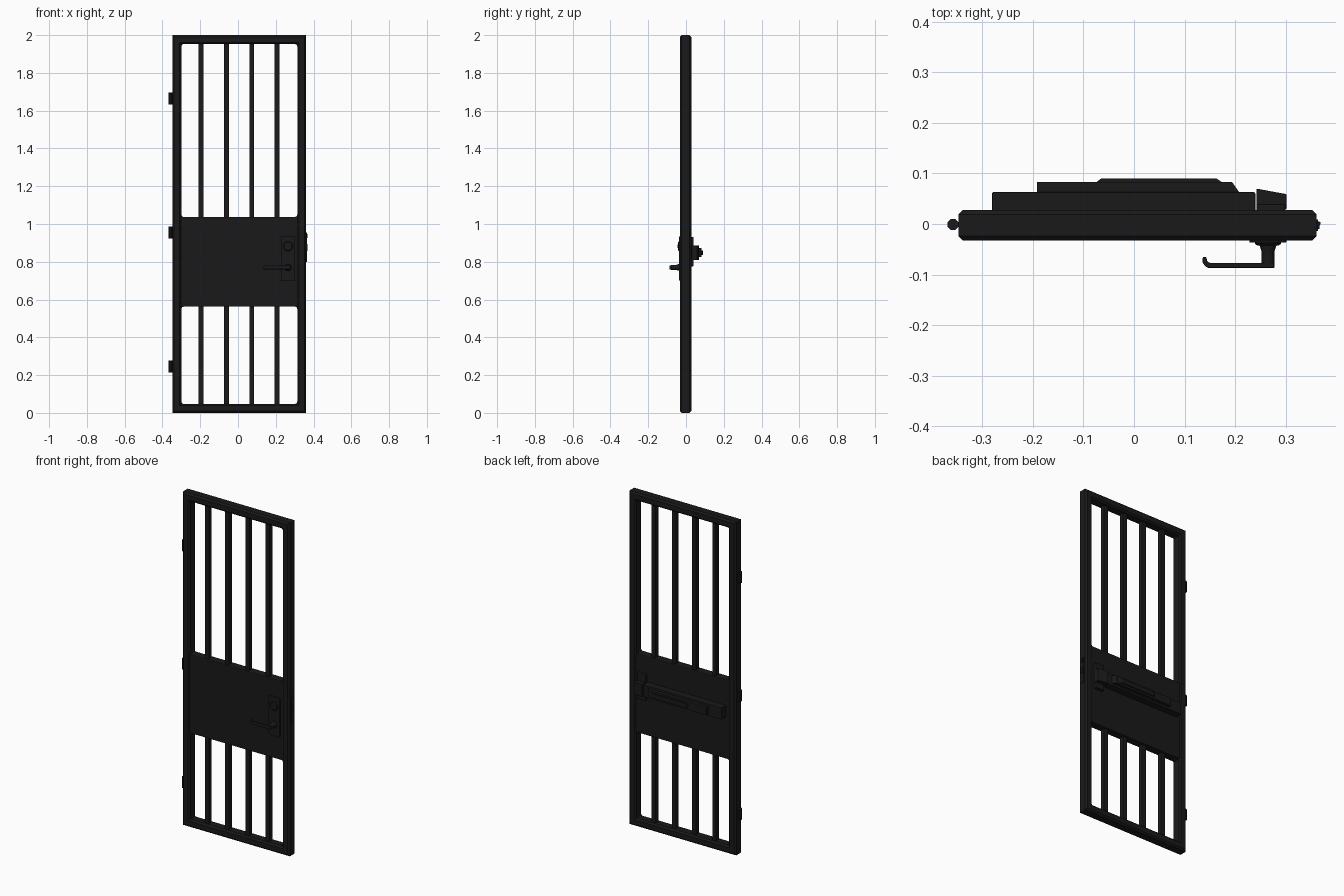
import bpy, bmesh, math
from mathutils import Vector

if "Cube" in bpy.data.objects:
    bpy.data.objects.remove(bpy.data.objects["Cube"])

black = bpy.data.materials.new("black_metal")
black.diffuse_color = (0.01, 0.01, 0.01, 1)
black.use_nodes = True
black.node_tree.nodes["Principled BSDF"].inputs["Base Color"].default_value = black.diffuse_color


def finish(name, bm, bevel=0.0, smooth=False):
    bmesh.ops.recalc_face_normals(bm, faces=bm.faces[:])
    mesh = bpy.data.meshes.new(name)
    bm.to_mesh(mesh)
    bm.free()
    ob = bpy.data.objects.new(name, mesh)
    bpy.context.collection.objects.link(ob)
    mesh.materials.append(black)
    if bevel:
        mod = ob.modifiers.new("edge", 'BEVEL')
        mod.width, mod.segments = bevel, 2
    if smooth:
        bpy.context.view_layer.objects.active = ob
        ob.select_set(True)
        bpy.ops.object.shade_smooth_by_angle(angle=math.radians(35))
        ob.select_set(False)
    return ob


def box(name, x0, x1, y0, y1, z0, z1, bevel=0.0):
    bm = bmesh.new()
    bmesh.ops.create_cube(bm, size=1)
    for v in bm.verts:
        v.co = Vector(((x0 + x1) / 2 + v.co.x * (x1 - x0),
                       (y0 + y1) / 2 + v.co.y * (y1 - y0),
                       (z0 + z1) / 2 + v.co.z * (z1 - z0)))
    return finish(name, bm, bevel)


def prism(name, pts, lo, hi, axis, bevel=0.0):
    """Extrude an outline: (x, y) pairs along z, or (x, z) pairs along y."""
    put = (lambda p, t: (p[0], p[1], t)) if axis == 'z' else (lambda p, t: (p[0], t, p[1]))
    bm = bmesh.new()
    face = bm.faces.new([bm.verts.new(put(p, lo)) for p in pts])
    new = bmesh.ops.extrude_face_region(bm, geom=[face])["geom"]
    shift = Vector(put((0, 0), hi - lo))
    bmesh.ops.translate(bm, vec=shift, verts=[g for g in new if isinstance(g, bmesh.types.BMVert)])
    return finish(name, bm, bevel)


def lathe(name, centre, rings, axis, sides):
    """Stack of (distance, radius) rings around the y or z axis, capped."""
    bm = bmesh.new()
    loops = []
    for d, r in rings:
        loop = []
        for i in range(sides):
            a = 2 * math.pi * (i + 0.5) / sides
            u, w = r * math.cos(a), r * math.sin(a)
            co = (u, w, d) if axis == 'z' else (u, d, w)
            loop.append(bm.verts.new(Vector(centre) + Vector(co)))
        loops.append(loop)
    for a, b in zip(loops, loops[1:]):
        for i in range(sides):
            j = (i + 1) % sides
            bm.faces.new((a[i], a[j], b[j], b[i]))
    bm.faces.new(loops[0])
    bm.faces.new(loops[-1])
    return finish(name, bm, smooth=True)


# Outer frame: chamfered tube swept round a mitred rectangle
X0, X1, YF, YB, W, C = -0.347, 0.361, -0.033, 0.028, 0.047, 0.009
section = [(0, YF + C), (C, YF), (W - C, YF), (W, YF + C),
           (W, YB - C), (W - C, YB), (C, YB), (0, YB - C)]
bm = bmesh.new()
corners = []
for sx, sz in ((0, 0), (1, 0), (1, 1), (0, 1)):
    corners.append([bm.verts.new((X1 - d if sx else X0 + d, y, 2 - d if sz else d))
                    for d, y in section])
for k in range(4):
    a, b = corners[k], corners[(k + 1) % 4]
    for i in range(8):
        j = (i + 1) % 8
        bm.faces.new((a[i], a[j], b[j], b[i]))
finish("frame", bm)

# Centre panel
IX0, IX1, P0, P1 = X0 + W, X1 - W, 0.563, 1.037
box("centre_panel", IX0 - 0.004, IX1 + 0.004, -0.027, 0.022, P0, P1, 0.004)

# Bars above and below the panel, and small corner welds of both openings
for label, z0, z1 in (("lower", W, P0), ("upper", P1, 2 - W)):
    for x in (-0.195, -0.061, 0.073, 0.207):
        box(f"{label}_bar", x - 0.013, x + 0.013, -0.016, 0.011, z0 - 0.003, z1 + 0.003)
    for x, sx in ((IX0, 1), (IX1, -1)):
        for z, sz in ((z0, 1), (z1, -1)):
            prism(f"{label}_corner_weld", [(x, z), (x + sx * 0.013, z), (x + sx * 0.004, z + sz * 0.004),
                                           (x, z + sz * 0.013)], -0.022, 0.017, 'y')

# Hinge barrels
for z in (0.245, 0.955, 1.665):
    lathe("hinge", (-0.358, -0.001, z), [(-0.032, 0.012), (0.032, 0.012)], 'z', 8)

# Front lock plate, key cylinder and keyhole boss
box("lock_plate", 0.228, 0.302, -0.037, -0.025, 0.70, 0.935, 0.003)
lathe("key_cylinder", (0.265, 0, 0.882), [(-0.03, 0.026), (-0.039, 0.026), (-0.043, 0.021)], 'y', 24)
box("key_slot", 0.263, 0.267, -0.044, -0.042, 0.872, 0.892)

# Lever handle: flared stem and bar with a returned tip
lathe("handle_stem", (0.265, 0, 0.77),
      [(-0.03, 0.019), (-0.042, 0.017), (-0.054, 0.013), (-0.079, 0.013)], 'y', 20)
prism("handle_lever", [(0.278, -0.087), (0.147, -0.087), (0.140, -0.083), (0.136, -0.076),
                       (0.136, -0.065), (0.143, -0.065), (0.145, -0.074), (0.150, -0.077),
                       (0.278, -0.077)], 0.760, 0.780, 'z', 0.002)

# Panic bar on the back: rail, push pad and raised strip
box("push_bar_rail", -0.281, 0.240, 0.018, 0.063, 0.812, 0.884, 0.003)
prism("push_pad", [(-0.192, 0.055), (0.208, 0.055), (0.208, 0.063), (0.194, 0.083),
                   (-0.192, 0.083)], 0.824, 0.872, 'z')
prism("push_pad_strip", [(-0.073, 0.080), (0.176, 0.080), (0.174, 0.083), (0.163, 0.090),
                         (-0.065, 0.090), (-0.073, 0.084)], 0.835, 0.861, 'z')

# Latch housing on the back
box("latch_base", 0.242, 0.300, 0.018, 0.040, 0.776, 0.932, 0.004)
prism("latch_cover", [(0.242, 0.03), (0.302, 0.03), (0.302, 0.059), (0.242, 0.070)],
      0.810, 0.886, 'z', 0.002)

# Latch bolts on the closing edge
box("edge_plate", 0.355, 0.364, -0.014, 0.009, 0.80, 0.955)
prism("latch_bolt", [(0.355, -0.01), (0.364, -0.01), (0.369, 0.0), (0.369, 0.004), (0.355, 0.004)],
      0.925, 0.948, 'z')
box("dead_bolt", 0.355, 0.367, -0.010, 0.005, 0.858, 0.895)
